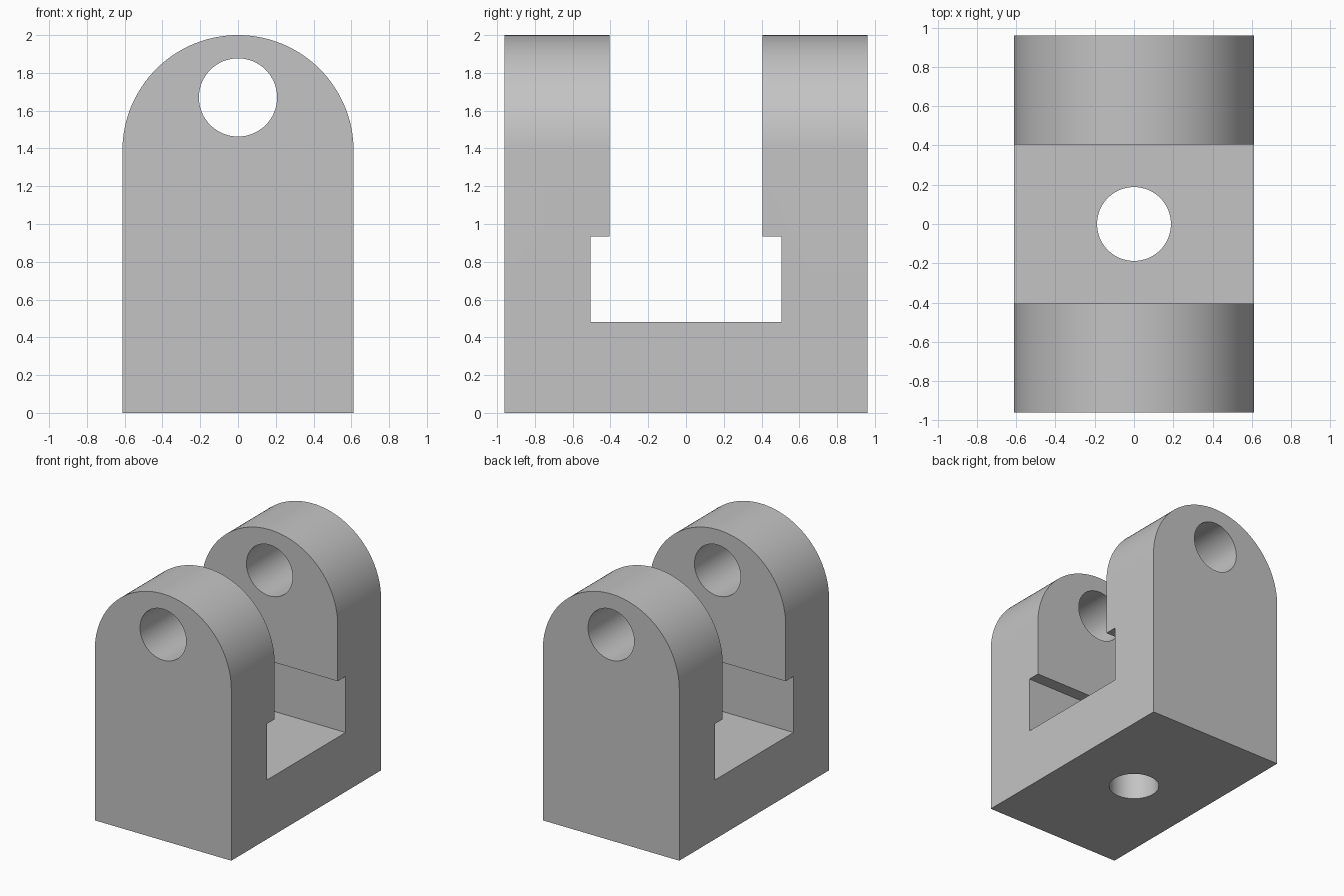
import bpy, bmesh, math

if "Cube" in bpy.data.objects:
    bpy.data.objects.remove(bpy.data.objects["Cube"])

HALF_W, HALF_D, TOP = 0.612, 0.96, 2.0


def prism(name, profile, half, axis):
    """Extrude a 2D profile (u, z) symmetrically along 'x' or 'y'; for 'z' the profile is (x, y)."""
    place = {'x': lambda u, v, w: (w, u, v),
             'y': lambda u, v, w: (u, w, v),
             'z': lambda u, v, w: (u, v, w)}[axis]
    bm = bmesh.new()
    a = [bm.verts.new(place(u, v, -half)) for u, v in profile]
    b = [bm.verts.new(place(u, v, half)) for u, v in profile]
    bm.faces.new(a)
    bm.faces.new(b)
    n = len(profile)
    for i in range(n):
        j = (i + 1) % n
        bm.faces.new((a[i], a[j], b[j], b[i]))
    bmesh.ops.recalc_face_normals(bm, faces=bm.faces)
    mesh = bpy.data.meshes.new(name)
    bm.to_mesh(mesh)
    bm.free()
    obj = bpy.data.objects.new(name, mesh)
    bpy.context.collection.objects.link(obj)
    return obj


def arc(cx, cy, r, start, end, steps):
    return [(cx + r * math.cos(start + (end - start) * i / steps),
             cy + r * math.sin(start + (end - start) * i / steps)) for i in range(steps + 1)]


def circle(cx, cy, r, n=64):
    return arc(cx, cy, r, 0, 2 * math.pi, n)[:-1]


# Body: round-topped block running front to back
body = prism("clevis_bracket",
             [(-HALF_W, 0), (HALF_W, 0)] + arc(0, TOP - HALF_W, HALF_W, 0, math.pi, 64),
             HALF_D, 'y')

# Cutters: stepped slot between the lugs, pin hole, floor hole
slot_right = [(0.505, 0.48), (0.505, 0.935), (0.404, 0.935), (0.404, 2.3)]
slot = slot_right + [(-y, z) for y, z in reversed(slot_right)]
cutters = [prism("slot_cutter", slot, 1.0, 'x'),
           prism("pin_hole_cutter", circle(0, 1.67, 0.207), 1.2, 'y'),
           prism("floor_hole_cutter", circle(0, 0, 0.188), 0.7, 'z')]

bpy.context.view_layer.objects.active = body
body.select_set(True)
for cutter in cutters:
    cutter.hide_render = True
    mod = body.modifiers.new(cutter.name, 'BOOLEAN')
    mod.operation = 'DIFFERENCE'
    mod.solver = 'EXACT'
    mod.object = cutter
    bpy.ops.object.modifier_apply(modifier=mod.name)
for cutter in cutters:
    bpy.data.objects.remove(cutter, do_unlink=True)

# Material and shading
grey = bpy.data.materials.new("plain grey")
grey.diffuse_color = (0.55, 0.55, 0.55, 1)
grey.use_nodes = True
grey.node_tree.nodes["Principled BSDF"].inputs["Base Color"].default_value = grey.diffuse_color
body.data.materials.clear()
body.data.materials.append(grey)
bpy.ops.object.shade_smooth_by_angle(angle=math.radians(30))
